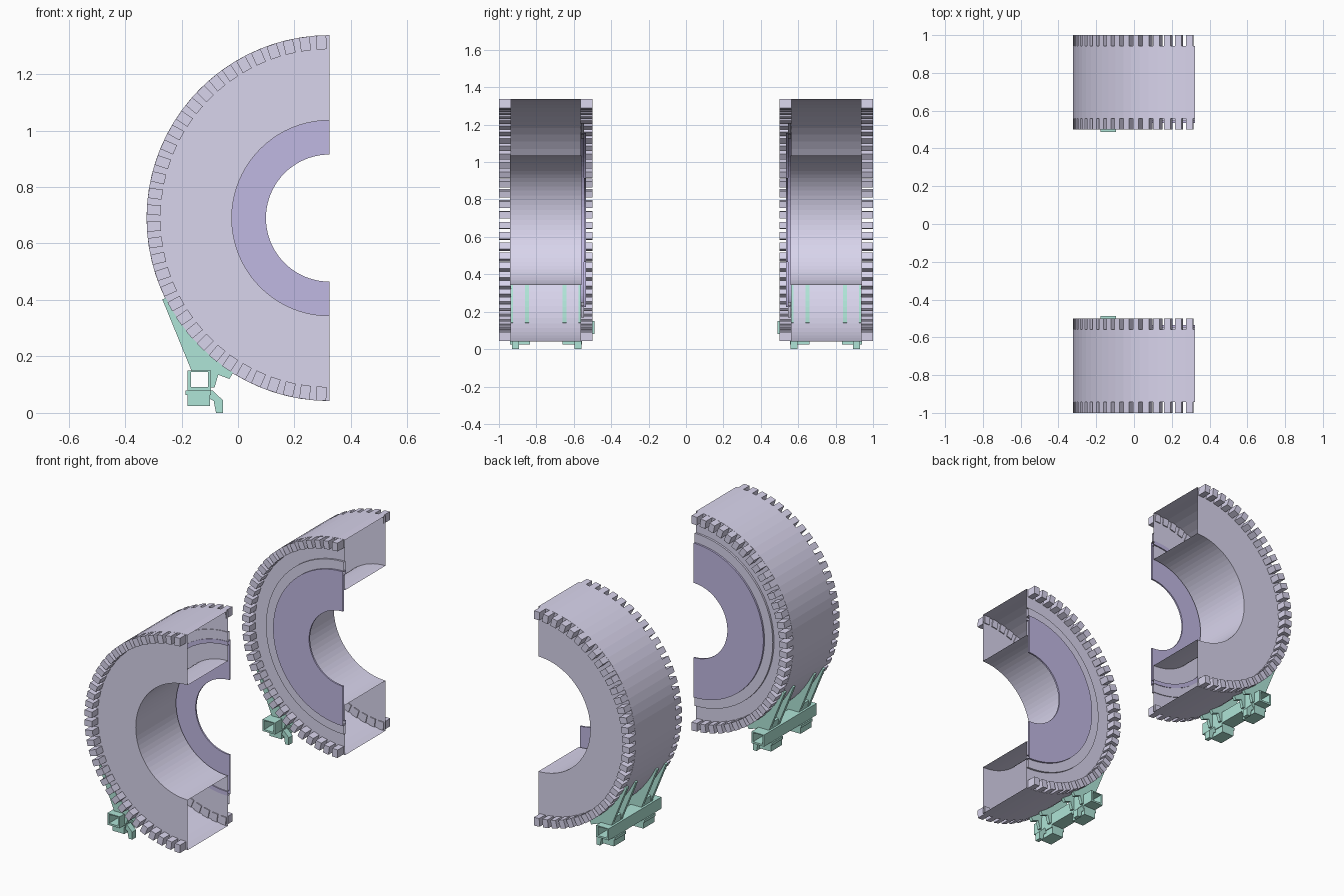
import bpy, bmesh, math
from mathutils import Vector

if "Cube" in bpy.data.objects:
    bpy.data.objects.remove(bpy.data.objects["Cube"])

CX, CZ, R = 0.324, 0.69, 0.648     # axis of the half wheels, outer radius
SEGS, LUGS = 40, 34


def material(name, rgb):
    m = bpy.data.materials.new(name)
    m.diffuse_color = (*rgb, 1)
    m.use_nodes = True
    m.node_tree.nodes["Principled BSDF"].inputs["Base Color"].default_value = m.diffuse_color
    return m


TREAD = material("lilac", (0.69, 0.66, 0.84))
DISC = material("violet", (0.53, 0.48, 0.76))
GREEN = material("mint", (0.43, 0.78, 0.68))


def finish(name, bm, mat):
    bmesh.ops.recalc_face_normals(bm, faces=bm.faces)
    me = bpy.data.meshes.new(name)
    bm.to_mesh(me)
    bm.free()
    ob = bpy.data.objects.new(name, me)
    me.materials.append(mat)
    bpy.context.collection.objects.link(ob)
    return ob


def polar(r, a):
    # a runs from straight up (0) over the left side to straight down (pi)
    return CX - r * math.sin(a), CZ + r * math.cos(a)


def half_sweep(name, profile, side, mat):
    """Sweep a closed (radius, y) profile through the left half circle, ends open."""
    bm = bmesh.new()
    rings = []
    for i in range(SEGS + 1):
        a = math.pi * i / SEGS
        ring = []
        for r, y in profile:
            x, z = polar(r, a)
            ring.append(bm.verts.new((x, side * y, z)))
        rings.append(ring)
    n = len(profile)
    for p, q in zip(rings, rings[1:]):
        for k in range(n):
            j = (k + 1) % n
            bm.faces.new((p[k], p[j], q[j], q[k]))
    return finish(name, bm, mat)


def prism(bm, pts, y0, y1):
    """Extrude an (x, z) outline from y0 to y1."""
    a = [bm.verts.new((x, y0, z)) for x, z in pts]
    b = [bm.verts.new((x, y1, z)) for x, z in pts]
    bm.faces.new(a)
    bm.faces.new(b[::-1])
    for i in range(len(pts)):
        j = (i + 1) % len(pts)
        bm.faces.new((a[i], a[j], b[j], b[i]))


def rect(x0, x1, z0, z1):
    return [(x0, z0), (x1, z0), (x1, z1), (x0, z1)]


def lugs(name, side):
    bm = bmesh.new()
    for k in range(LUGS):
        a = math.pi * (k + 0.5) / LUGS
        t = Vector((-math.cos(a), -math.sin(a)))
        outline = []
        for r, w in ((0.598, -0.018), (0.598, 0.018), (R - 0.001, 0.018), (R - 0.001, -0.018)):
            outline.append(tuple(Vector(polar(r, a)) + t * w))
        for y0, y1 in ((0.5, 0.564), (0.936, 1.0)):
            prism(bm, outline, side * y0, side * y1)
    return finish(name, bm, TREAD)


def bracket(name, side):
    bm = bmesh.new()
    # square tube, open at both ends
    loops = []
    for y in (0.488, 0.99):
        for o in (0, 0.011):
            loops.append([bm.verts.new((x, side * y, z)) for x, z in
                          rect(-0.178 + o, -0.095 - o, 0.08 + o, 0.15 - o / 2)])
    for p, q in ((0, 1), (2, 3), (0, 2), (1, 3)):
        for i in range(4):
            j = (i + 1) % 4
            bm.faces.new((loops[p][i], loops[p][j], loops[q][j], loops[q][i]))
    # gusset plates that hug the tread
    arc = [polar(R - 0.003, math.radians(90 + d)) for d in range(26, 59, 4)]
    gusset = [(-0.268, 0.402)] + arc + [(-0.022, 0.135), (-0.03, 0.12), (-0.07, 0.135), (-0.083, 0.09),
                                       (-0.095, 0.09), (-0.095, 0.15), (-0.165, 0.15)]
    for y in (0.555, 0.64, 0.84, 0.925):
        prism(bm, gusset, side * y, side * (y + 0.02))
    # clips below the tube: plate, block and hooked foot
    hook = [(-0.11, 0.08), (-0.09, 0.08), (-0.054, 0.045), (-0.054, 0.0),
            (-0.078, 0.0), (-0.086, 0.042), (-0.11, 0.055)]
    for lo, hi, f0, f1 in ((0.555, 0.66, 0.56, 0.597), (0.835, 0.94, 0.893, 0.93)):
        prism(bm, rect(-0.186, -0.095, 0.064, 0.08), side * lo, side * hi)
        prism(bm, rect(-0.178, -0.1, 0.025, 0.064), side * lo, side * hi)
        prism(bm, hook, side * f0, side * f1)
        # cross web joining each pair of gusset plates
        prism(bm, [(-0.165, 0.15), (-0.095, 0.15), (-0.1, 0.2), (-0.17, 0.19)],
              side * (lo + 0.01), side * (hi - 0.01))
    return finish(name, bm, GREEN)


for side, tag in ((-1, "front"), (1, "rear")):
    # hollow tyre-like body
    half_sweep(tag + "_wheel_body",
               [(R, 0.558), (R, 0.942), (0.346, 0.942), (0.346, 0.558)], side, TREAD)
    # raised ring and hub disc on the side facing the middle
    half_sweep(tag + "_wheel_ring",
               [(0.52, 0.562), (0.52, 0.546), (0.46, 0.546), (0.46, 0.562)], side, TREAD)
    half_sweep(tag + "_hub_disc",
               [(0.465, 0.565), (0.465, 0.535), (0.225, 0.535), (0.225, 0.545),
                (0.44, 0.545), (0.44, 0.565)], side, DISC)
    lugs(tag + "_wheel_lugs", side)
    bracket(tag + "_bracket", side)
